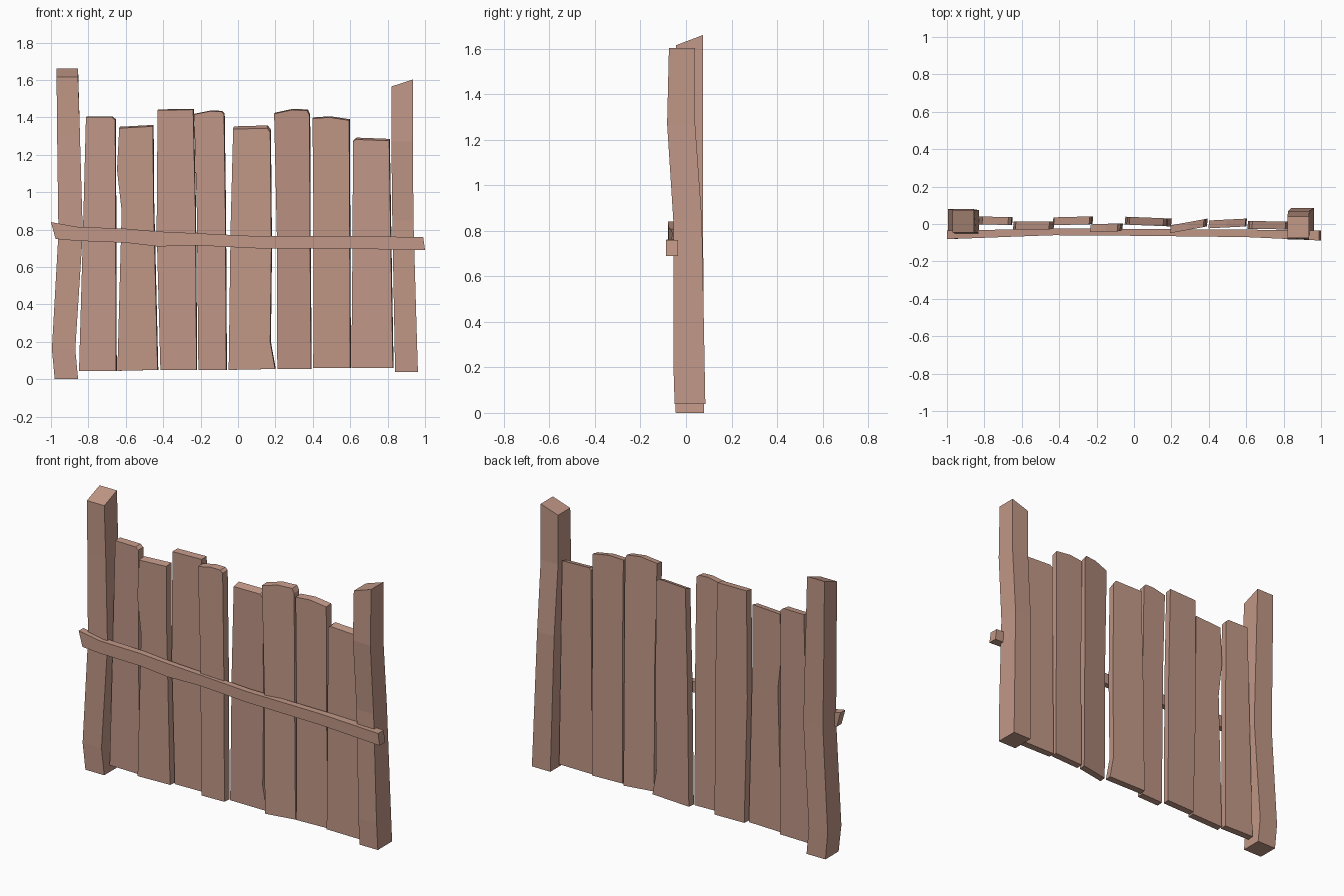
import bpy, bmesh

wood = bpy.data.materials.new("wood")
wood.diffuse_color = (0.53, 0.31, 0.24, 1)


def finish(bm, name):
    bmesh.ops.recalc_face_normals(bm, faces=bm.faces)
    me = bpy.data.meshes.new(name)
    bm.to_mesh(me)
    bm.free()
    me.materials.append(wood)
    ob = bpy.data.objects.new(name, me)
    bpy.context.collection.objects.link(ob)
    return ob


def loft(name, rings):
    """Closed four-sided beam through rings of four corners."""
    bm = bmesh.new()
    rows = [[bm.verts.new(p) for p in r] for r in rings]
    for a, b in zip(rows, rows[1:]):
        for i in range(4):
            j = (i + 1) % 4
            bm.faces.new((a[i], a[j], b[j], b[i]))
    bm.faces.new(rows[0])
    bm.faces.new(rows[-1])
    return finish(bm, name)


def post(name, sections, slope_x, slope_y):
    """Sections are (z, x0, x1, y0, y1); the top is cut at a slant."""
    rings = [[(x0, y0, z), (x1, y0, z), (x1, y1, z), (x0, y1, z)]
             for z, x0, x1, y0, y1 in sections]
    x, y, z = rings[-1][0]
    rings[-1] = [(a, b, c + slope_x * (a - x) + slope_y * (b - y))
                 for a, b, c in rings[-1]]
    return loft(name, rings)


def plank(name, left, top, right, y_left, y_right, drop):
    """Front outline in (x, z), given thickness, twisted in plan, top worn to the front."""
    outline = left + top + right
    xa, xb = left[0][0], right[-1][0]
    bm = bmesh.new()
    front, back = [], []
    for x, z in outline:
        y = y_left + (y_right - y_left) * (x - xa) / (xb - xa)
        worn = drop if (x, z) in top else 0
        front.append(bm.verts.new((x, y - 0.021, z - worn)))
        back.append(bm.verts.new((x + 0.004, y + 0.021, z)))
    n = len(outline)
    for i in range(n):
        j = (i + 1) % n
        bm.faces.new((front[i], front[j], back[j], back[i]))
    bm.faces.new(front)
    bm.faces.new(back)
    return finish(bm, name)


# Crooked end posts
post("left_post", [
    (0.00, -0.98, -0.855, -0.045, 0.08),
    (0.16, -0.995, -0.87, -0.05, 0.08),
    (0.78, -0.96, -0.83, -0.05, 0.075),
    (1.30, -0.967, -0.845, -0.045, 0.075),
    (1.615, -0.97, -0.855, -0.045, 0.075)], 0, 0.38)
post("right_post", [
    (0.04, 0.84, 0.962, -0.05, 0.085),
    (0.20, 0.837, 0.957, -0.055, 0.082),
    (0.85, 0.825, 0.938, -0.056, 0.07),
    (1.27, 0.82, 0.935, -0.083, 0.04),
    (1.565, 0.82, 0.935, -0.075, 0.04)], 0.33, 0)

# Planks: left edge upward, top edge, right edge downward, plan offsets, wear
planks = [
    ([(-0.85, 0.045), (-0.83, 0.75)], [(-0.813, 1.405), (-0.675, 1.405), (-0.657, 1.39)],
     [(-0.655, 1.0), (-0.652, 0.045)], 0.02, 0.015, 0.004),
    ([(-0.645, 0.045), (-0.622, 0.9), (-0.647, 1.12)], [(-0.635, 1.35), (-0.455, 1.36)],
     [(-0.452, 0.95), (-0.43, 0.05)], -0.008, -0.008, 0.008),
    ([(-0.415, 0.05), (-0.435, 0.8)], [(-0.43, 1.443), (-0.24, 1.445)],
     [(-0.228, 0.9), (-0.222, 0.05)], 0.015, 0.02, 0.004),
    ([(-0.212, 0.05), (-0.22, 0.9)], [(-0.235, 1.42), (-0.15, 1.437), (-0.09, 1.435), (-0.075, 1.42)],
     [(-0.068, 0.9), (-0.063, 0.05)], -0.022, -0.017, 0.004),
    ([(-0.05, 0.05), (-0.04, 0.8)], [(-0.026, 1.352), (0.155, 1.357), (0.172, 1.335)],
     [(0.178, 0.7), (0.172, 0.2), (0.198, 0.055)], 0.018, 0.008, 0.015),
    ([(0.21, 0.055), (0.208, 0.75)], [(0.193, 1.425), (0.29, 1.446), (0.37, 1.442), (0.382, 1.415)],
     [(0.385, 0.75), (0.39, 0.055)], -0.025, 0.008, 0.006),
    ([(0.402, 0.06), (0.405, 0.75)], [(0.398, 1.4), (0.49, 1.406), (0.594, 1.39)],
     [(0.597, 0.75), (0.60, 0.06)], -0.002, 0.008, 0.006),
    ([(0.606, 0.06), (0.612, 0.7)], [(0.615, 1.28), (0.63, 1.292), (0.808, 1.285)],
     [(0.818, 0.65), (0.828, 0.06)], -0.005, -0.008, 0.01),
]
for i, p in enumerate(planks, 1):
    plank(f"plank_{i}", *p)

# Sagging cross rail: (x top, x bottom, z bottom, z top, y front, y back)
rail = [(-1.0, -0.975, 0.75, 0.84, -0.08, -0.035),
        (-0.86, -0.86, 0.74, 0.815, -0.076, -0.033),
        (-0.60, -0.60, 0.73, 0.805, -0.066, -0.028),
        (-0.43, -0.43, 0.71, 0.79, -0.06, -0.025),
        (-0.21, -0.21, 0.715, 0.78, -0.061, -0.025),
        (0.10, 0.10, 0.70, 0.765, -0.064, -0.027),
        (0.60, 0.60, 0.698, 0.765, -0.07, -0.03),
        (0.99, 1.0, 0.69, 0.76, -0.088, -0.035)]
loft("cross_rail", [[(xb, f, zb), (xb, b, zb), (xt, b, zt), (xt, f, zt)]
                    for xt, xb, zb, zt, f, b in rail])
